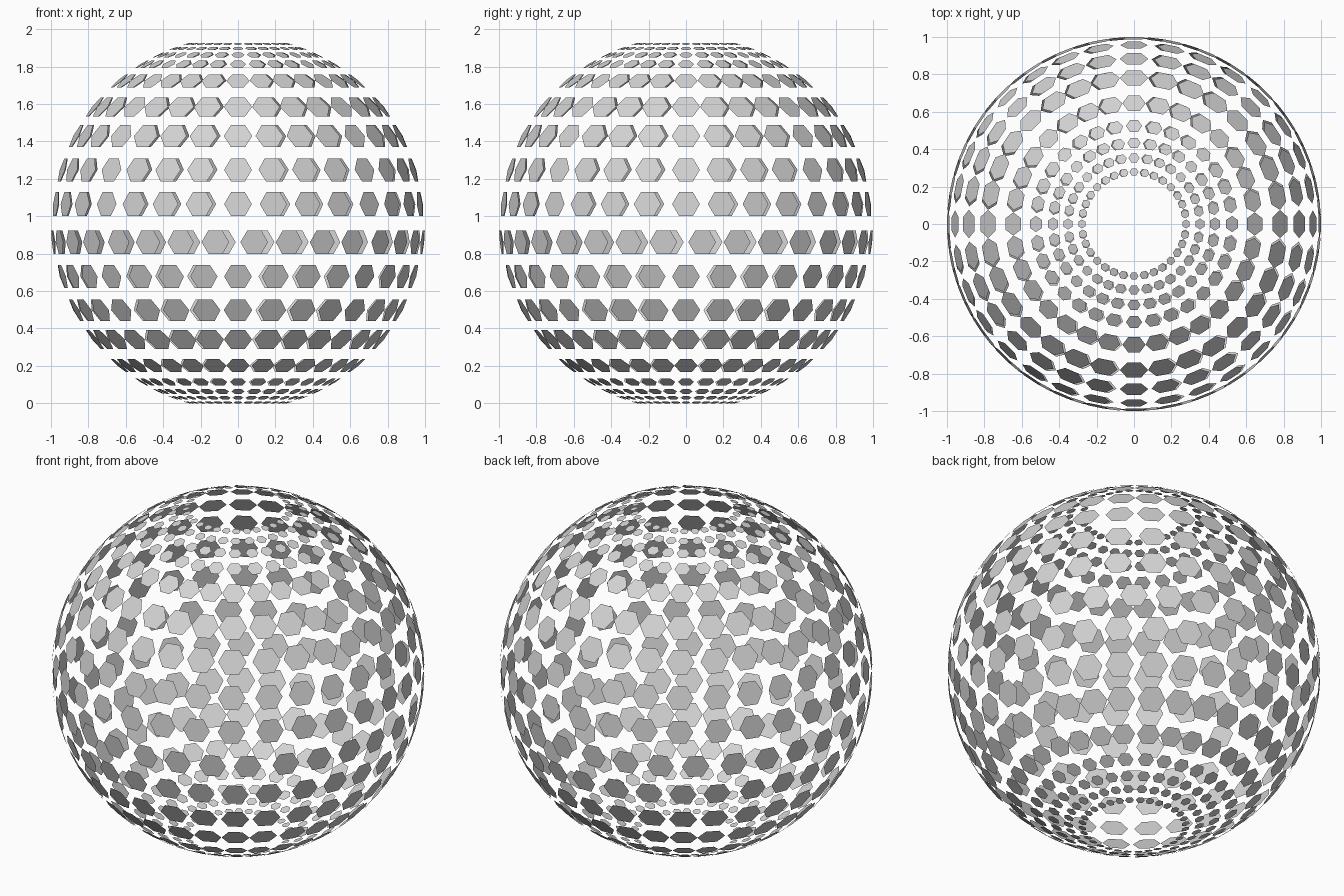
import bpy
import bmesh
import math
from mathutils import Matrix, Vector

cube = bpy.data.objects.get("Cube")
if cube:
    bpy.data.objects.remove(cube, do_unlink=True)

RADIUS = 0.998      # distance of each tile from the sphere centre
CENTRE = Vector((0, 0, 0.963))
COUNT = 32          # tiles in each ring

# Single flat colour
grey = bpy.data.materials.new("light_grey")
grey.use_nodes = True
colour = (0.65, 0.65, 0.65, 1)
grey.diffuse_color = colour
grey.node_tree.nodes["Principled BSDF"].inputs["Base Color"].default_value = colour

# Latitude in degrees and corner radius of the tiles, equator to pole
RINGS = [(5.85, 0.074), (16.6, 0.074), (27.8, 0.076), (38.5, 0.075),
         (49.7, 0.062), (58.3, 0.043), (64.3, 0.035), (69.3, 0.029),
         (73.8, 0.0235)]


def add_tile(bm, latitude, azimuth, size):
    """Flat hexagon tangent to the sphere, with points to its sides."""
    lat, az = math.radians(latitude), math.radians(azimuth)
    normal = Vector((math.cos(lat) * math.cos(az),
                     math.cos(lat) * math.sin(az), math.sin(lat)))
    east = Vector((-math.sin(az), math.cos(az), 0))
    north = normal.cross(east)
    frame = Matrix((east, north, normal)).transposed().to_4x4()
    frame.translation = CENTRE + normal * RADIUS
    bmesh.ops.create_circle(bm, cap_ends=True, segments=6, radius=size,
                            matrix=frame @ Matrix.Rotation(math.pi / 6, 4, 'Z')
                            @ Matrix.Rotation(math.pi / 6, 4, 'Z')
                            @ Matrix.Rotation(hex_turn, 4, 'Z'))


# create_circle starts on the local y axis, so turn a point onto local x
hex_turn = math.pi / 6


def add_ring(name, latitude, size, direction, offset):
    bm = bmesh.new()
    for k in range(COUNT):
        azimuth = offset + direction * math.floor(360 * k / COUNT)
        add_tile(bm, latitude, azimuth, size)
    # Face every tile outwards
    for face in bm.faces:
        face.normal_update()
        if face.normal.dot(face.calc_center_median() - CENTRE) < 0:
            face.normal_flip()
    mesh = bpy.data.meshes.new(name)
    bm.to_mesh(mesh)
    bm.free()
    mesh.materials.append(grey)
    ring = bpy.data.objects.new(name, mesh)
    bpy.context.collection.objects.link(ring)


# Upper rings and their mirrored lower rings; the first lower ring is staggered
for i, (latitude, size) in enumerate(RINGS, 1):
    add_ring(f"upper_tile_ring_{i}", latitude, size, 1, 0)
    if i == 1:
        add_ring("lower_tile_ring_1", -latitude, size, 1, 5)
    else:
        add_ring(f"lower_tile_ring_{i}", -latitude, size, -1, 0)
